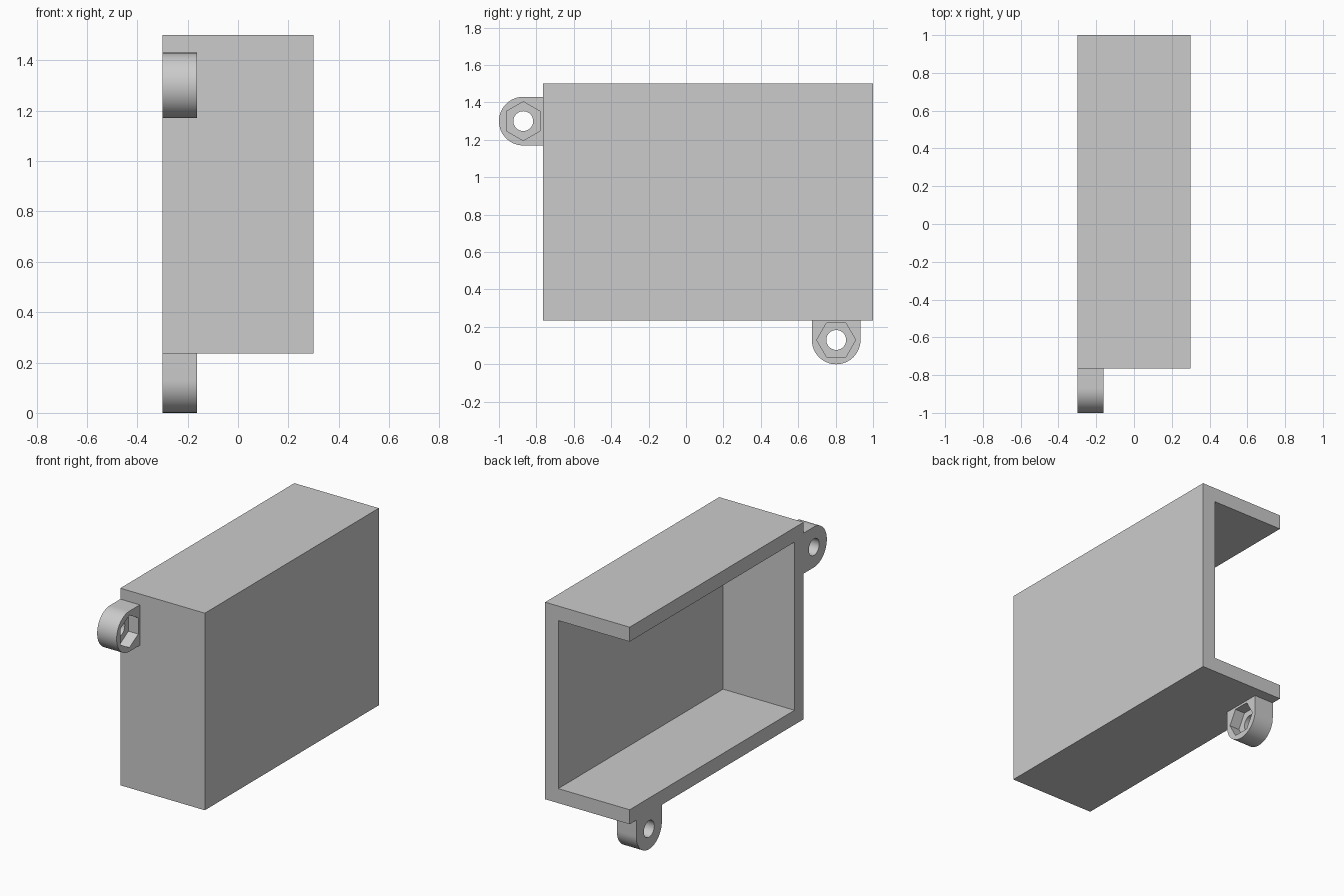
import bpy, bmesh
from math import pi, cos, sin
from mathutils import Matrix, Vector

if "Cube" in bpy.data.objects:
    bpy.data.objects.remove(bpy.data.objects["Cube"], do_unlink=True)

grey = bpy.data.materials.new("light_grey")
grey.use_nodes = True
grey.diffuse_color = (0.6, 0.6, 0.6, 1)
grey.node_tree.nodes["Principled BSDF"].inputs["Base Color"].default_value = (0.6, 0.6, 0.6, 1)


def prism(name, outline, x0, x1):
    """Extrude a (y, z) outline along x."""
    bm = bmesh.new()
    face = bm.faces.new([bm.verts.new((x0, y, z)) for y, z in outline])
    ext = bmesh.ops.extrude_face_region(bm, geom=[face])["geom"]
    bmesh.ops.translate(bm, vec=(x1 - x0, 0, 0),
                        verts=[v for v in ext if isinstance(v, bmesh.types.BMVert)])
    bmesh.ops.recalc_face_normals(bm, faces=bm.faces)
    mesh = bpy.data.meshes.new(name)
    bm.to_mesh(mesh)
    bm.free()
    mesh.materials.append(grey)
    obj = bpy.data.objects.new(name, mesh)
    bpy.context.collection.objects.link(obj)
    return obj


def rect(y0, y1, z0, z1):
    return [(y0, z0), (y1, z0), (y1, z1), (y0, z1)]


def ring(r, n, start=0.0):
    return [(r * cos(start + 2 * pi * i / n), r * sin(start + 2 * pi * i / n)) for i in range(n)]


def cut(obj, cutter):
    """Subtract the cutter, bake the result and discard the cutter."""
    cutter.hide_render = True
    mod = obj.modifiers.new("cut", 'BOOLEAN')
    mod.operation = 'DIFFERENCE'
    mod.solver = 'EXACT'
    mod.object = cutter
    bpy.ops.object.select_all(action='DESELECT')
    bpy.context.view_layer.objects.active = obj
    obj.select_set(True)
    bpy.ops.object.modifier_apply(modifier=mod.name)
    bpy.data.objects.remove(cutter, do_unlink=True)


# Housing: open on the -x side and at the back
X0, X1 = -0.3, 0.3
Y0, Y1, Z0, Z1 = -0.765, 1.0, 0.235, 1.5
WALL = 0.093
housing = prism("housing", rect(Y0, Y1, Z0, Z1), X0, X1)
cut(housing, prism("cavity_cutter", rect(Y0 + WALL, Y1 + 0.2, Z0 + WALL, Z1 - WALL),
                   X0 - 0.2, X1 - WALL))

# Mounting lugs: rounded tabs with a through hole and a hexagonal nut pocket
LUG_R, HOLE_R, HEX_R = 0.13, 0.053, 0.104
LUG_X, POCKET_X = -0.162, -0.232


def lug(name, y, z, reach, turn):
    arc = [(LUG_R * cos(pi / 2 + pi * i / 32), LUG_R * sin(pi / 2 + pi * i / 32)) for i in range(33)]
    outline = arc + [(reach, -LUG_R), (reach, LUG_R)]
    obj = prism(name, outline, X0, LUG_X)
    cut(obj, prism("hole_cutter", ring(HOLE_R, 40), X0 - 0.1, LUG_X + 0.1))
    cut(obj, prism("nut_cutter", ring(HEX_R, 6, pi / 2), POCKET_X, LUG_X + 0.1))
    obj.data.transform(Matrix.Translation(Vector((0, y, z))) @ Matrix.Rotation(turn, 4, 'X'))
    bpy.ops.object.shade_smooth_by_angle(angle=pi / 6)


lug("front_lug", -0.87, 1.30, 0.105, 0)
lug("bottom_lug", 0.803, 0.13, 0.105, pi / 2)
